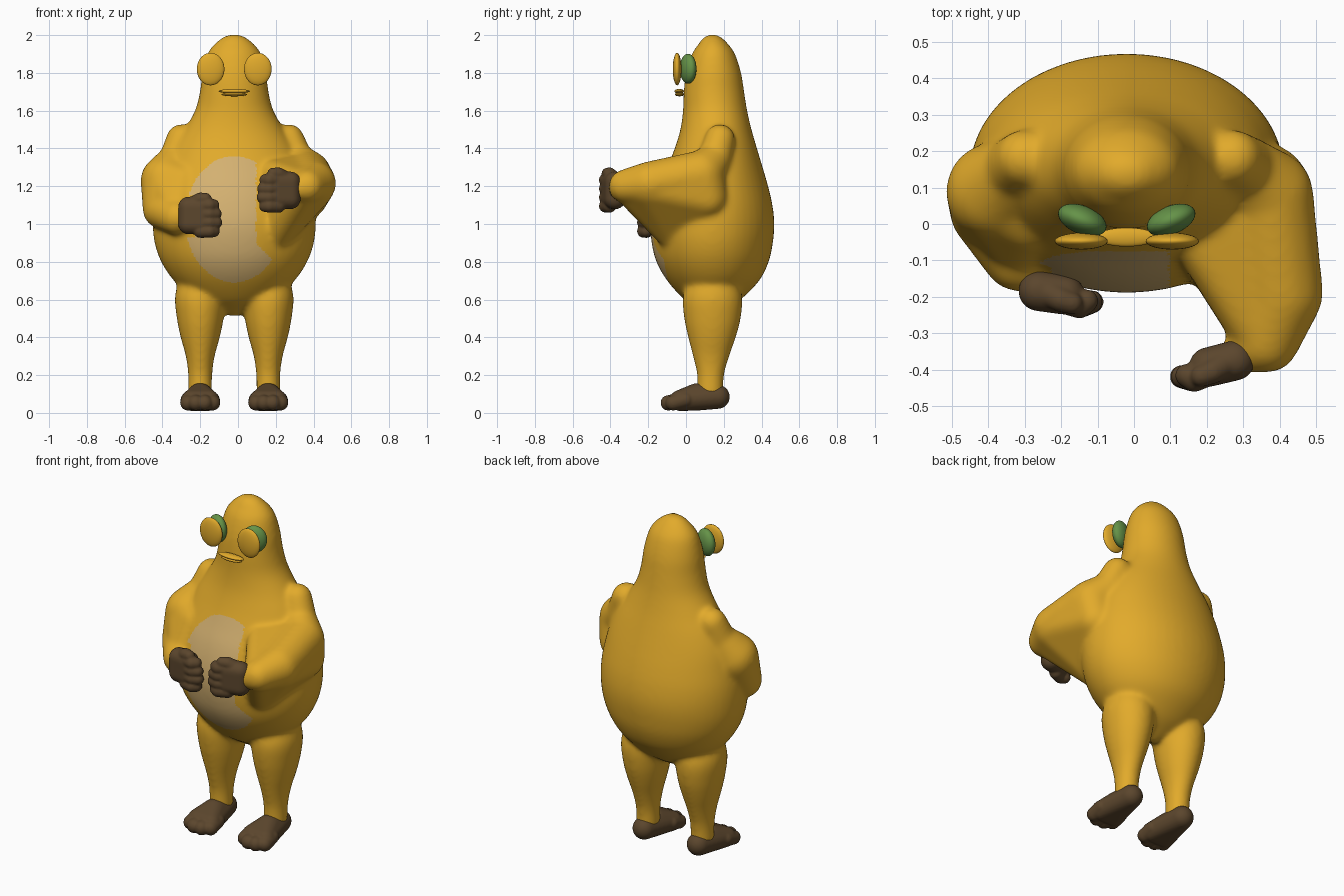
import bpy, bmesh, math
from mathutils import Vector, Matrix

if "Cube" in bpy.data.objects:
    bpy.data.objects.remove(bpy.data.objects["Cube"])

CX = -0.02  # symmetry line of the body


def material(name, rgb):
    m = bpy.data.materials.new(name)
    m.diffuse_color = (*rgb, 1)
    m.use_nodes = True
    m.node_tree.nodes["Principled BSDF"].inputs["Base Color"].default_value = m.diffuse_color
    return m


YELLOW = material("golden yellow", (0.76, 0.405, 0.024))
TAN = material("belly tan", (0.66, 0.44, 0.165))
BROWN = material("dark brown", (0.105, 0.061, 0.026))
GREEN = material("eye green", (0.13, 0.29, 0.065))


def ball_points(n=220):
    """Evenly spread points on a unit ball."""
    pts = []
    for i in range(n):
        z = 1 - 2 * (i + 0.5) / n
        r, a = math.sqrt(1 - z * z), i * 2.399963
        pts.append(Vector((r * math.cos(a), r * math.sin(a), z)))
    return pts


BALL = ball_points()


def hull(bm, spheres):
    """Convex skin around a set of (x, y, z, radius) balls."""
    tmp = bmesh.new()
    for x, y, z, r in spheres:
        for p in BALL:
            tmp.verts.new(Vector((x, y, z)) + r * p)
    bmesh.ops.convex_hull(tmp, input=list(tmp.verts))
    tmp.verts.index_update()
    copies, faces = {}, []
    for f in tmp.faces:
        for v in f.verts:
            if v.index not in copies:
                copies[v.index] = bm.verts.new(v.co)
        faces.append(bm.faces.new([copies[v.index] for v in f.verts]))
    tmp.free()
    bmesh.ops.recalc_face_normals(bm, faces=faces)


def limb(bm, spheres):
    for a, b in zip(spheres, spheres[1:]):
        hull(bm, [a, b])


def loft(bm, sections, steps=4, sides=48):
    """Closed skin through elliptical sections (z, centre x, half width, front y, back y)."""
    pts = [Vector(s) for s in sections]
    fine = []
    for i in range(len(pts) - 1):
        p0, p1, p2, p3 = pts[max(i - 1, 0)], pts[i], pts[i + 1], pts[min(i + 2, len(pts) - 1)]
        for k in range(steps):
            t = k / steps
            fine.append(p1 + 0.5 * t * ((p2 - p0) + t * (2 * p0 - 5 * p1 + 4 * p2 - p3
                                                        + t * (3 * p1 - p0 - 3 * p2 + p3))))
    fine.append(pts[-1])
    rings = []
    for z, cx, hw, y0, y1 in fine:
        ring = []
        for k in range(sides):
            a = 2 * math.pi * k / sides
            ring.append(bm.verts.new((cx + hw * math.cos(a),
                                      (y0 + y1) / 2 + (y1 - y0) / 2 * math.sin(a), z)))
        rings.append(ring)
    faces = [bm.faces.new(rings[0]), bm.faces.new(rings[-1])]
    for a, b in zip(rings, rings[1:]):
        for k in range(sides):
            n = (k + 1) % sides
            faces.append(bm.faces.new((a[k], a[n], b[n], b[k])))
    bmesh.ops.recalc_face_normals(bm, faces=faces)


def finish(name, bm, mats, voxel=0, smooth=0):
    """Turn the bmesh into an object, optionally fusing all its pieces into one skin."""
    me = bpy.data.meshes.new(name)
    bm.to_mesh(me)
    bm.free()
    ob = bpy.data.objects.new(name, me)
    bpy.context.collection.objects.link(ob)
    if voxel:
        rm = ob.modifiers.new("fuse", "REMESH")
        rm.mode = "VOXEL"
        rm.voxel_size = voxel
        sm = ob.modifiers.new("soften", "SMOOTH")
        sm.factor = 0.5
        sm.iterations = smooth
        dg = bpy.context.evaluated_depsgraph_get()
        fused = bpy.data.meshes.new_from_object(ob.evaluated_get(dg))
        ob.modifiers.clear()
        ob.data = fused
    ob.data.materials.clear()
    for m in mats:
        ob.data.materials.append(m)
    for p in ob.data.polygons:
        p.use_smooth = True
        p.material_index = 0
    return ob


# Body: pear-shaped torso and head
bm = bmesh.new()
torso = [(0.51, 0.01, 0.12, 0.15), (0.545, 0.10, 0.07, 0.21), (0.60, 0.21, -0.01, 0.29),
         (0.70, 0.32, -0.10, 0.388), (0.80, 0.387, -0.157, 0.438), (0.90, 0.422, -0.182, 0.46),
         (1.00, 0.432, -0.189, 0.468), (1.10, 0.427, -0.174, 0.458), (1.20, 0.407, -0.144, 0.435),
         (1.30, 0.377, -0.10, 0.406), (1.40, 0.33, -0.06, 0.376), (1.50, 0.265, -0.03, 0.347),
         (1.60, 0.208, -0.016, 0.324), (1.70, 0.182, -0.012, 0.308), (1.80, 0.169, 0.0, 0.292),
         (1.90, 0.143, 0.031, 0.26), (1.95, 0.108, 0.064, 0.226), (1.985, 0.066, 0.09, 0.192),
         (2.0, 0.036, 0.115, 0.168), (2.005, 0.01, 0.135, 0.15)]
loft(bm, [(z, CX, w, f, b) for z, w, f, b in torso])

# Legs
leg = [(0.09, 0.064, 0.058, 0.197), (0.20, 0.064, 0.058, 0.202), (0.30, 0.077, 0.036, 0.23),
       (0.40, 0.104, 0.011, 0.264), (0.50, 0.124, -0.01, 0.29), (0.62, 0.134, -0.016, 0.296),
       (0.74, 0.10, 0.03, 0.25)]
for s in (-1, 1):
    loft(bm, [(z, CX + s * 0.18, w, f, b) for z, w, f, b in leg])

# Arm hanging close to the body, bent at the elbow
limb(bm, [(-0.30, 0.18, 1.45, 0.08), (-0.33, 0.15, 1.34, 0.09), (-0.382, 0.09, 1.23, 0.135),
          (-0.405, 0.03, 1.075, 0.1), (-0.32, -0.09, 1.035, 0.095), (-0.27, -0.14, 1.035, 0.055)])
hull(bm, [(-0.382, 0.09, 1.23, 0.13), (-0.405, 0.03, 1.08, 0.09),
          (-0.32, -0.07, 1.05, 0.08), (-0.29, 0.02, 1.22, 0.1)])
# Arm reaching forward, with a broad web of flesh running back to the belly
limb(bm, [(0.27, 0.18, 1.45, 0.08), (0.31, 0.15, 1.34, 0.09), (0.368, 0.08, 1.265, 0.125),
          (0.403, -0.19, 1.215, 0.117), (0.365, -0.32, 1.20, 0.09), (0.28, -0.36, 1.18, 0.05)])
hull(bm, [(0.368, 0.08, 1.25, 0.125), (0.40, -0.19, 1.20, 0.112), (0.365, -0.32, 1.20, 0.083),
          (0.19, -0.05, 1.26, 0.08), (0.19, -0.055, 0.92, 0.078), (0.365, 0.11, 1.14, 0.11)])
body = finish("body", bm, [YELLOW, TAN], voxel=0.0105, smooth=26)

# Belly patch: an oval on the front, cut off where the web begins
for p in body.data.polygons:
    x, y, z = p.center
    oval = ((x - CX) / 0.26) ** 2 + ((z - 1.025) / 0.335) ** 2 < 1
    if oval and y < 0.02 and x < 0.095 + max(0, 0.90 - z) and p.normal.y < 0:
        # keep the bent arm in front of the patch yellow
        if not (x < -0.23 and 0.93 < z < 1.15):
            p.material_index = 1


# Hands: palm, four curled fingers and a thumb
def hand(name, centre, s, slope):
    bm = bmesh.new()
    ox, oy, oz = centre

    def at(u, y, z, r):
        return (ox + s * u, oy + y - slope * u, oz + z, r)

    hull(bm, [at(u, 0, z, r) for u, r in ((-0.062, 0.055), (0.01, 0.054)) for z in (-0.045, 0.045)])
    for i in range(4):
        z = -0.083 + 0.046 * i
        reach = (0.072, 0.085, 0.082, 0.07)[i]
        limb(bm, [at(0, -0.015, z, 0.036), at(0.05, -0.024, z, 0.035), at(reach, -0.008, z, 0.032)])
    limb(bm, [at(-0.04, 0, 0.06, 0.04), at(0.0, -0.015, 0.088, 0.034), at(0.03, -0.02, 0.09, 0.03)])
    finish(name, bm, [BROWN], voxel=0.006, smooth=7)


hand("hand_low", (-0.20, -0.193, 1.045), 1, 0.15)
hand("hand_forward", (0.215, -0.39, 1.178), -1, 0.25)

# Feet with four toes
for side, s in (("left", 1), ("right", -1)):
    bm = bmesh.new()
    fx = CX + s * 0.18
    hull(bm, [(fx, 0.168, 0.085, 0.064), (fx, 0.06, 0.085, 0.073),
              (fx - 0.045, -0.03, 0.066, 0.056), (fx + 0.045, -0.03, 0.066, 0.056)])
    for i, u in enumerate((-0.064, -0.024, 0.024, 0.064)):
        tip = -0.068 if i in (0, 3) else -0.094
        limb(bm, [(fx + u, 0.0, 0.07, 0.04), (fx + u * 1.02, tip, 0.053, 0.041)])
    finish(side + "_foot", bm, [BROWN], voxel=0.006, smooth=7)


def ellipsoid(name, mat, centre, radii, turn=0):
    bm = bmesh.new()
    bmesh.ops.create_uvsphere(bm, u_segments=32, v_segments=20, radius=1)
    bm.transform(Matrix.Translation(centre) @ Matrix.Rotation(turn, 4, "Z")
                 @ Matrix.Diagonal((*radii, 1)))
    finish(name, bm, [mat])


# Eyes: green balls with flat yellow lids in front
for side, s in (("left", 1), ("right", -1)):
    ellipsoid(side + "_eye", GREEN, (CX + s * 0.122, 0.011, 1.822), (0.07, 0.039, 0.079),
              s * math.radians(22))
    ellipsoid(side + "_eyelid", YELLOW, (CX + s * 0.125, -0.047, 1.82), (0.073, 0.023, 0.086))

# Lips
ellipsoid("upper_lip", YELLOW, (CX, -0.036, 1.703), (0.083, 0.026, 0.012))
ellipsoid("lower_lip", YELLOW, (CX, -0.034, 1.686), (0.068, 0.025, 0.01))
